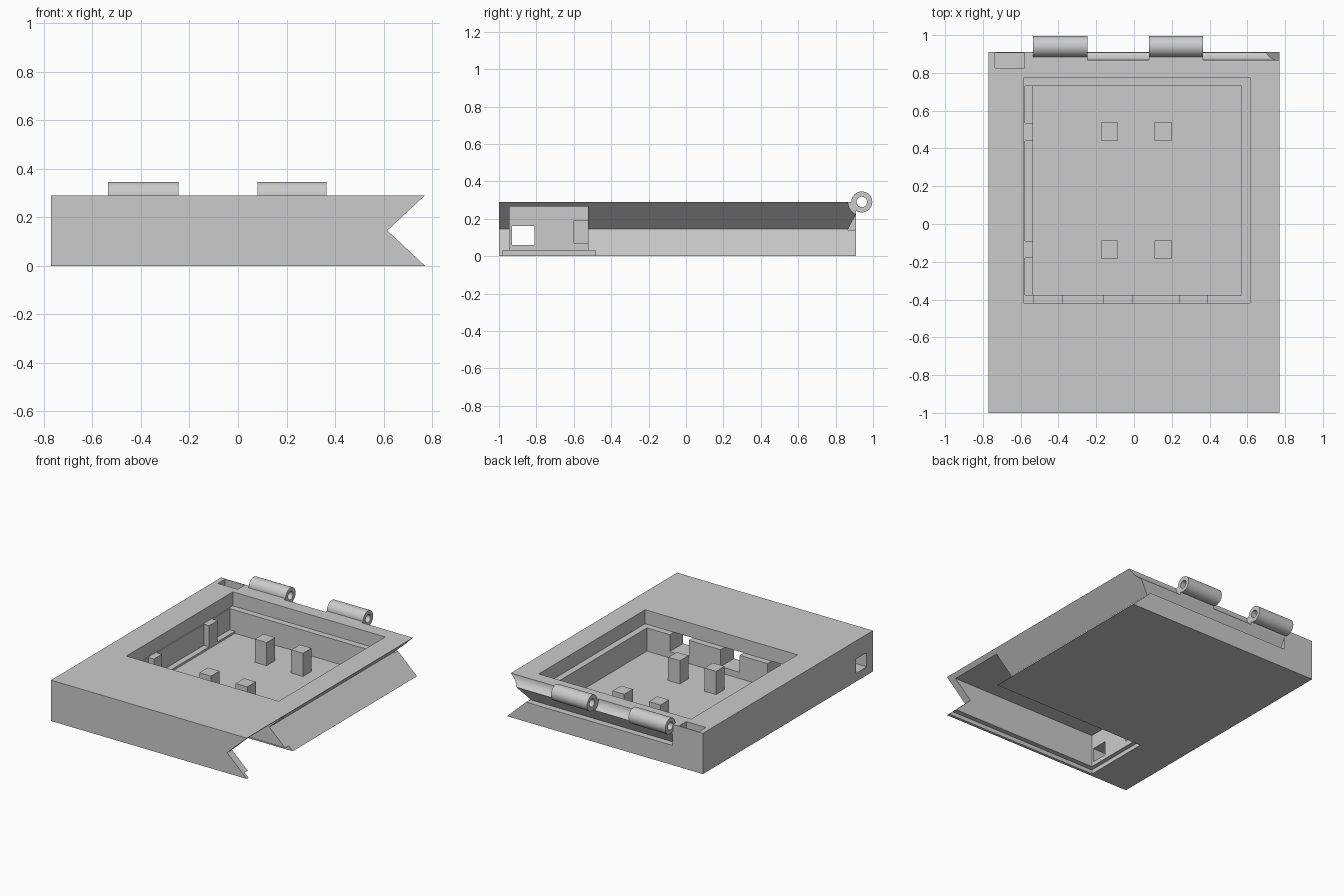
import bpy, bmesh, math
from mathutils import Matrix

if "Cube" in bpy.data.objects:
    bpy.data.objects.remove(bpy.data.objects["Cube"])


def make_object(name, bm):
    bmesh.ops.recalc_face_normals(bm, faces=bm.faces[:])
    mesh = bpy.data.meshes.new(name)
    bm.to_mesh(mesh)
    bm.free()
    ob = bpy.data.objects.new(name, mesh)
    bpy.context.collection.objects.link(ob)
    return ob


def box(name, x0, x1, y0, y1, z0, z1):
    bm = bmesh.new()
    bmesh.ops.create_cube(bm, size=1)
    for v in bm.verts:
        v.co = (x0 if v.co.x < 0 else x1, y0 if v.co.y < 0 else y1, z0 if v.co.z < 0 else z1)
    return make_object(name, bm)


def prism(name, points, offset):
    """Extrude a closed flat outline along offset."""
    bm = bmesh.new()
    face = bm.faces.new([bm.verts.new(p) for p in points])
    ext = bmesh.ops.extrude_face_region(bm, geom=[face])
    bmesh.ops.translate(bm, vec=offset, verts=[g for g in ext["geom"] if isinstance(g, bmesh.types.BMVert)])
    return make_object(name, bm)


def rod(name, x0, x1, radius):
    """Cylinder along x on the hinge axis."""
    bm = bmesh.new()
    bmesh.ops.create_cone(bm, cap_ends=True, segments=48, radius1=radius, radius2=radius, depth=x1 - x0)
    bm.transform(Matrix.Translation(((x0 + x1) / 2, 0.94, 0.29)) @ Matrix.Rotation(math.pi / 2, 4, 'Y'))
    return make_object(name, bm)


def cut(target, cutter):
    cutter.hide_render = True
    mod = target.modifiers.new("cut", 'BOOLEAN')
    mod.operation = 'DIFFERENCE'
    mod.solver = 'EXACT'
    mod.object = cutter
    bpy.context.view_layer.objects.active = target
    bpy.ops.object.modifier_apply(modifier=mod.name)
    bpy.data.objects.remove(cutter, do_unlink=True)


# Case body: slab with page-like V notch on the right
W, H, Y0, Y1 = 0.77, 0.29, -1.0, 0.91
body = prism("case_body", [(-W, Y0, 0), (W, Y0, 0), (0.615, Y0, H / 2), (W, Y0, H), (-W, Y0, H)],
             (0, Y1 - Y0, 0))

# Screen recess, then the deeper interior and its stepped left edge
cut(body, box("recess", -0.583, 0.615, -0.42, 0.775, 0.19, 0.4))
cut(body, box("interior", -0.535, 0.57, -0.375, 0.73, 0.025, 0.25))
for y0, y1 in ((-0.375, -0.18), (-0.09, 0.44), (0.535, 0.73)):
    cut(body, box("left_step", -0.576, -0.5, y0, y1, 0.04, 0.25))

# Battery bay: lid recess in the base and cavity, both open to the right notch
cut(body, box("lid_recess", -0.46, 0.9, -0.98, -0.485, -0.1, 0.03))
cut(body, box("battery_bay", -0.43, 0.9, -0.945, -0.525, -0.05, 0.265))

# Wire slots between interior and battery bay, and the side port
for x0 in (0.24, -0.16, -0.53):
    cut(body, box("wire_slot", x0, x0 + 0.15, -0.6, -0.3, 0.07, 0.19))
cut(body, box("side_port", -0.9, -0.4, -0.93, -0.81, 0.06, 0.16))

# Corner pocket in the top
cut(body, box("corner_pocket", -0.735, -0.58, 0.825, 0.904, 0.19, 0.4))

# Back groove and hinge clearance
cut(body, prism("back_groove", [(-0.53, 0.865, 0.14), (-0.53, 0.92, 0.248), (-0.53, 0.92, 0.14)], (1.5, 0, 0)))
for x0, x1 in ((-0.245, 0.08), (0.365, 0.9)):
    cut(body, rod("hinge_clearance", x0, x1, 0.073))

# Support posts
for i, x in enumerate((-0.13, 0.155)):
    for j, y in enumerate((-0.135, 0.49)):
        box(f"support_post_{i}{j}", x - 0.046, x + 0.046, y - 0.048, y + 0.048, 0.02, 0.19)

# Hinge barrels with a bore
for name, x0, x1 in (("hinge_left", -0.535, -0.245), ("hinge_right", 0.08, 0.365)):
    hinge = rod(name, x0, x1, 0.056)
    cut(hinge, rod("bore", x0 - 0.1, x1 + 0.1, 0.028))
    bpy.ops.object.select_all(action='DESELECT')
    hinge.select_set(True)
    bpy.context.view_layer.objects.active = hinge
    bpy.ops.object.shade_smooth_by_angle(angle=math.radians(30))
